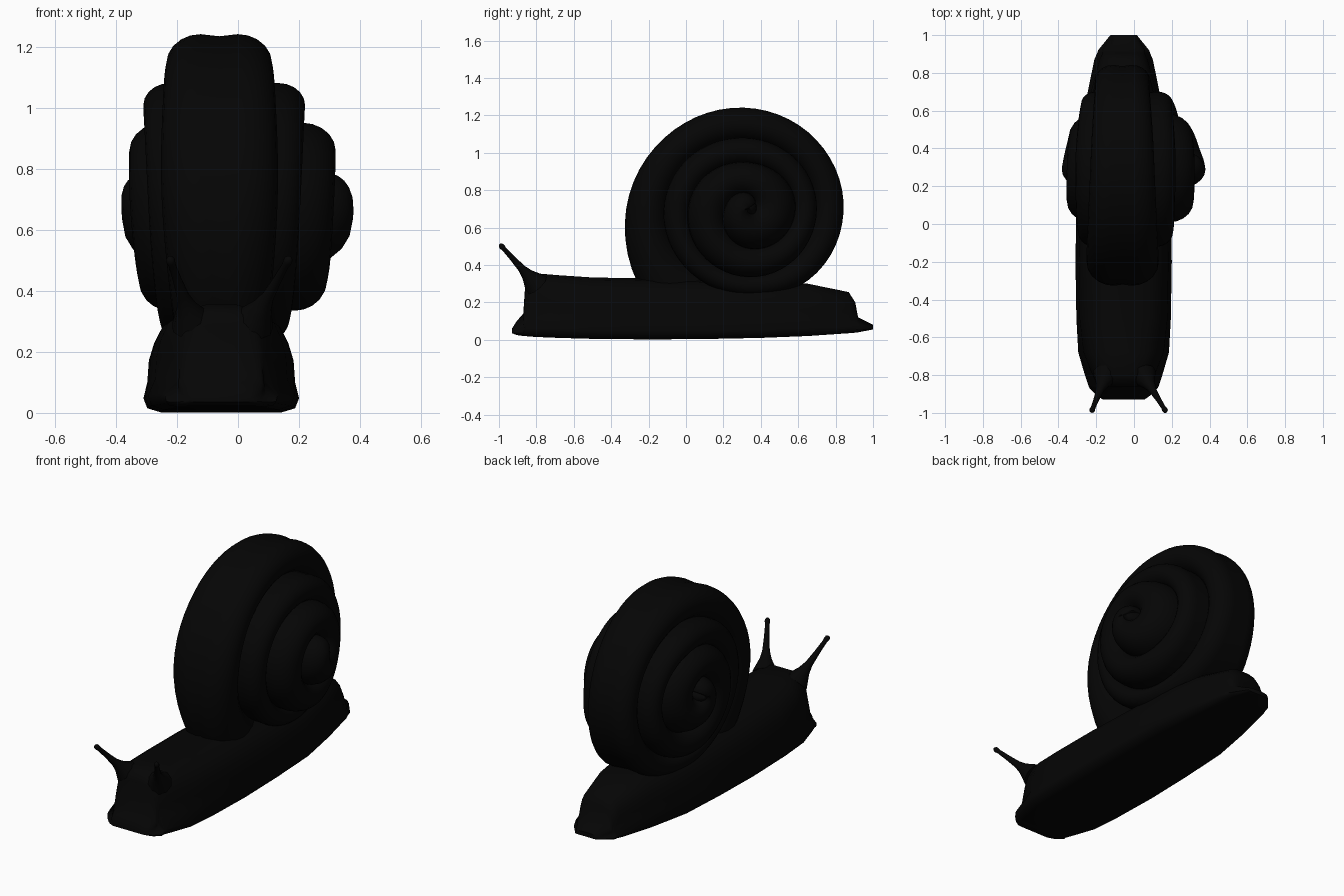
import bpy, bmesh, math
from mathutils import Vector

if "Cube" in bpy.data.objects:
    bpy.data.objects.remove(bpy.data.objects["Cube"])

black = bpy.data.materials.new("near black")
black.diffuse_color = (0.0015, 0.0015, 0.0015, 1)
black.use_nodes = True
black.node_tree.nodes["Principled BSDF"].inputs["Base Color"].default_value = black.diffuse_color
CX = -0.055                      # midline of the body
HUB_Y, HUB_Z = 0.33, 0.70        # centre of the shell spiral


def loft(name, rings, angle=40):
    """Skin a list of closed rings and cap both ends."""
    bm = bmesh.new()
    vs = [[bm.verts.new(p) for p in r] for r in rings]
    n = len(vs[0])
    for a, b in zip(vs, vs[1:]):
        for i in range(n):
            j = (i + 1) % n
            bm.faces.new((a[i], a[j], b[j], b[i]))
    bm.faces.new(vs[0])
    bm.faces.new(vs[-1])
    bmesh.ops.recalc_face_normals(bm, faces=bm.faces)
    me = bpy.data.meshes.new(name)
    bm.to_mesh(me)
    bm.free()
    me.materials.append(black)
    ob = bpy.data.objects.new(name, me)
    bpy.context.collection.objects.link(ob)
    bpy.ops.object.select_all(action='DESELECT')
    ob.select_set(True)
    bpy.context.view_layer.objects.active = ob
    bpy.ops.object.shade_smooth_by_angle(angle=math.radians(angle))
    return ob


def curve(table, t):
    """Smooth interpolation through (t, value) pairs."""
    t = min(max(t, table[0][0]), table[-1][0])
    slopes = []
    for i in range(len(table)):
        a, b = table[max(i - 1, 0)], table[min(i + 1, len(table) - 1)]
        slopes.append((b[1] - a[1]) / (b[0] - a[0]))
    for i in range(len(table) - 1):
        (t0, v0), (t1, v1) = table[i], table[i + 1]
        if t <= t1:
            h = t1 - t0
            u = (t - t0) / h
            return ((2*u**3 - 3*u*u + 1) * v0 + (u**3 - 2*u*u + u) * h * slopes[i]
                    + (3*u*u - 2*u**3) * v1 + (u**3 - u*u) * h * slopes[i + 1])


# Shell: wide rounded whorl swept along a spiral; t counts turns inward
RADIUS = [(-.14, .74), (0, .65), (.125, .58), (.25, .54), (.375, .52), (.5, .513),
          (.64, .50), (.75, .465), (1, .45), (1.25, .38), (1.5, .37), (1.75, .365),
          (2, .32), (2.25, .25), (2.5, .257), (2.75, .215), (3, .125), (3.25, .085),
          (3.5, .03), (3.75, -.02), (4, -.03), (5, -.03)]
LEFT = [(-.14, -.205), (0, -.25), (.125, -.245), (.25, -.23), (.5, -.205), (.75, -.25),
        (1, -.295), (1.25, -.31), (1.5, -.28), (1.75, -.32), (2, -.355), (2.25, -.355),
        (2.5, -.345), (2.75, -.376), (3, -.382), (3.25, -.375), (3.5, -.36)]
RIGHT = [(-.14, .095), (0, .13), (.125, .122), (.25, .107), (.5, .083), (.75, .16),
         (1, .205), (1.25, .22), (1.5, .205), (1.75, .285), (2, .315), (2.25, .32),
         (2.5, .315), (2.75, .371), (3, .376), (3.25, .36), (3.5, .345)]

rings = []
T0, T1, STEPS = -.17, 3.4, 190
for s in range(STEPS + 1):
    t = T0 + (T1 - T0) * s / STEPS
    r_out, r_in = curve(RADIUS, t), curve(RADIUS, t + 1)
    half = (r_out - r_in) / 2 * 1.12
    mid = r_out - half
    xl, xr = curve(LEFT, t), curve(RIGHT, t)
    corner = min(half * 1.2, (xr - xl) * .42)
    profile = []
    for x, start in ((xr - corner, -90), (xl + corner, 90)):
        for k in range(11):
            a = math.radians(start + 18 * k)
            profile.append((x + corner * math.cos(a), mid + half * math.sin(a)))
        if start == -90:         # shallow groove along the outer middle
            profile.append(((xl + xr) / 2, mid + half - .007))
    ang = math.pi - t * 2 * math.pi
    rings.append([(x, HUB_Y + r * math.cos(ang), HUB_Z + r * math.sin(ang))
                  for x, r in profile])
loft("shell", rings, 60)

# Body: foot, neck and tail; station = y, half width, bottom, top, upper narrowing
STATIONS = [(-.93, .11, .035, .06, 1), (-.905, .145, .025, .10, .95),
            (-.87, .18, .02, .14, .85), (-.86, .185, .02, .29, .78),
            (-.845, .19, .018, .33, .80), (-.80, .205, .015, .355, .86),
            (-.68, .24, .01, .345, .95), (-.5, .25, .005, .333, 1),
            (-.2, .255, .002, .328, 1), (.1, .25, .004, .32, 1),
            (.4, .24, .01, .31, 1), (.65, .20, .02, .30, 1), (.87, .155, .035, .255, .88),
            (.905, .14, .038, .20, .85), (.92, .135, .04, .12, .9), (1.0, .07, .055, .08, 1)]
# Half outline as width fraction and height fraction
OUTLINE = [(.78, 0), (.95, .04), (1, .14), (.95, .30), (.93, .52), (.86, .70),
           (.76, .85), (.55, .96), (.28, 1)]
rings = []
for y, w, lo, hi, slim in STATIONS:
    side = [(w * fx * (slim if fz > .2 else 1), lo + (hi - lo) * fz) for fx, fz in OUTLINE]
    ring = [(CX, y, lo)] + [(CX + x, y, z) for x, z in side]
    ring += [(CX, y, hi)] + [(CX - x, y, z) for x, z in reversed(side)]
    rings.append(ring)
loft("body", rings, 60)

# Eye stalks: flared base, thin stem, small rounded tip
STEM = [(0, .07), (.12, .052), (.25, .033), (.4, .021), (.65, .015), (.88, .012),
        (.93, .015), (.97, .014), (1, .006)]
for name, base_x, tip_x in (("left_eye_stalk", -.15, -.225), ("right_eye_stalk", .05, .17)):
    base = Vector((base_x, -.80, .295))
    tip = Vector((tip_x, -.995, .51))
    axis = (tip - base).normalized()
    u = axis.orthogonal().normalized()
    v = axis.cross(u)
    rings = []
    for f, r in STEM:
        c = base.lerp(tip, f)
        rings.append([c + r * (u * math.cos(k * math.pi / 5) + v * math.sin(k * math.pi / 5))
                      for k in range(10)])
    loft(name, rings, 60)
